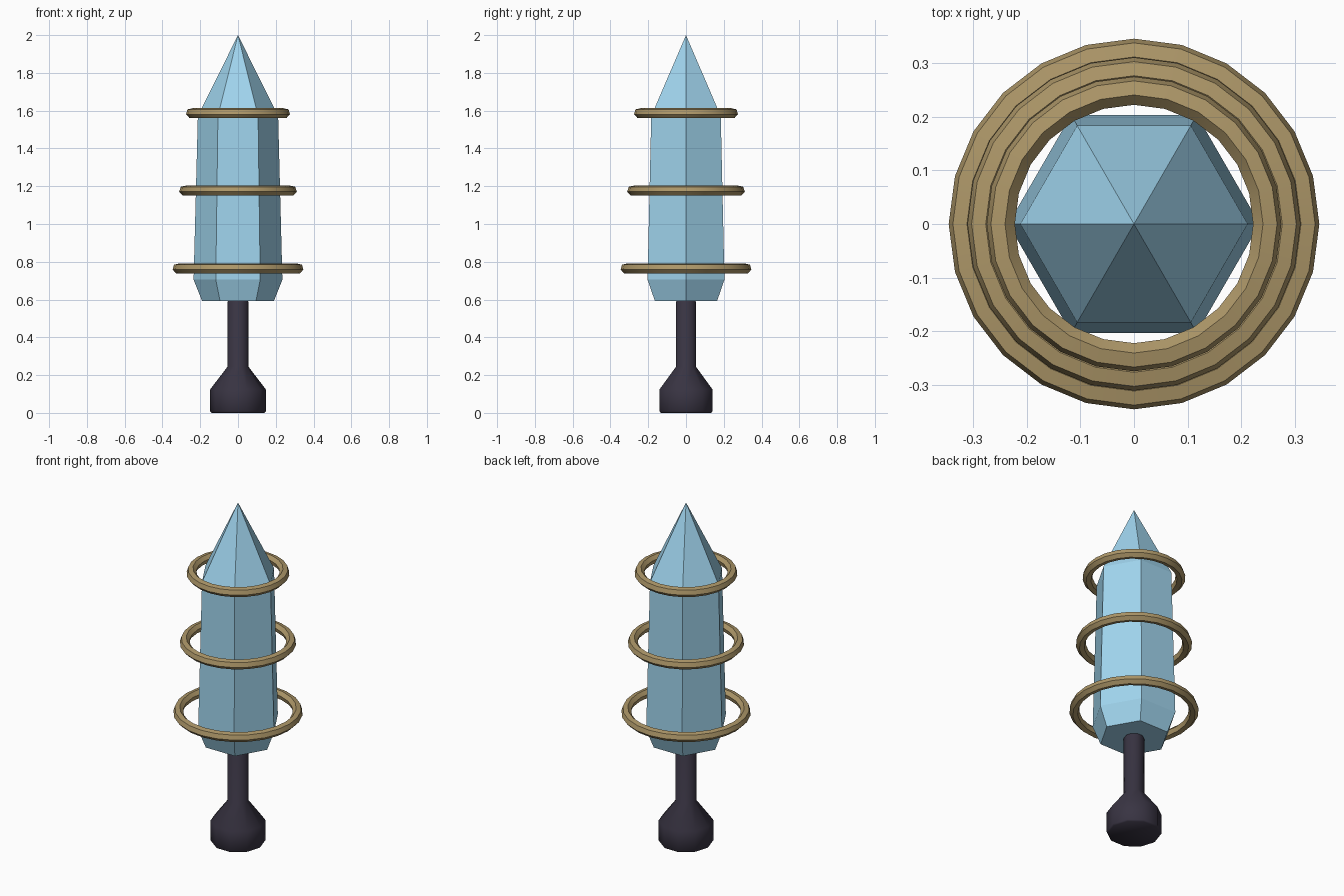
import bpy
import math

if "Cube" in bpy.data.objects:
    bpy.data.objects.remove(bpy.data.objects["Cube"])


def material(name, rgb):
    m = bpy.data.materials.new(name)
    m.diffuse_color = (*rgb, 1)
    m.use_nodes = True
    m.node_tree.nodes["Principled BSDF"].inputs["Base Color"].default_value = m.diffuse_color
    return m


def lathe(name, profile, sides, mat, closed=False, smooth=None):
    """Spin (radius, z) points round the z axis; radius 0 makes a tip."""
    verts, rows, faces = [], [], []
    for r, z in profile:
        start = len(verts)
        if r == 0:
            verts.append((0, 0, z))
            rows.append([start] * sides)
            continue
        for i in range(sides):
            a = math.tau * i / sides
            verts.append((r * math.cos(a), r * math.sin(a), z))
        rows.append(list(range(start, start + sides)))
    pairs = list(zip(rows, rows[1:]))
    if closed:
        pairs.append((rows[-1], rows[0]))
    for lo, hi in pairs:
        for i in range(sides):
            j = (i + 1) % sides
            quad = [lo[i], lo[j], hi[j], hi[i]]
            faces.append(list(dict.fromkeys(quad)))
    if not closed:
        faces.append(rows[0][::-1])
        if profile[-1][0] > 0:
            faces.append(rows[-1])
    mesh = bpy.data.meshes.new(name)
    mesh.from_pydata(verts, [], faces)
    mesh.materials.append(mat)
    ob = bpy.data.objects.new(name, mesh)
    bpy.context.collection.objects.link(ob)
    if smooth:
        bpy.ops.object.select_all(action='DESELECT')
        ob.select_set(True)
        bpy.context.view_layer.objects.active = ob
        bpy.ops.object.shade_smooth_by_angle(angle=math.radians(smooth))
    return ob


ice = material("crystal_blue", (0.35, 0.66, 0.85))
brass = material("dull_brass", (0.42, 0.31, 0.14))
dark = material("dark_metal", (0.04, 0.034, 0.055))

# Pedestal: heavy foot, sloped shoulder and thin neck
lathe("pedestal", [(0.14, 0), (0.147, 0.008), (0.147, 0.125), (0.055, 0.245),
                   (0.055, 0.588), (0.05, 0.596)], 10, dark, smooth=60)

# Six-sided tapering crystal with a pointed tip
lathe("crystal", [(0.19, 0.592), (0.235, 0.705), (0.2125, 1.572), (0, 2.0)],
      6, ice)

# Three floating rings, shrinking upwards, with a tilted six-sided section
TUBE = 0.027
for name, outer, z in (("lower_ring", 0.347, 0.765),
                       ("middle_ring", 0.312, 1.177),
                       ("upper_ring", 0.276, 1.587)):
    section = []
    for k in range(6):
        a = math.radians(47 + 60 * k)
        section.append((outer - TUBE + TUBE * math.cos(a), z + TUBE * math.sin(a)))
    lathe(name, section[::-1][::-1], 24, brass, closed=True, smooth=30)
